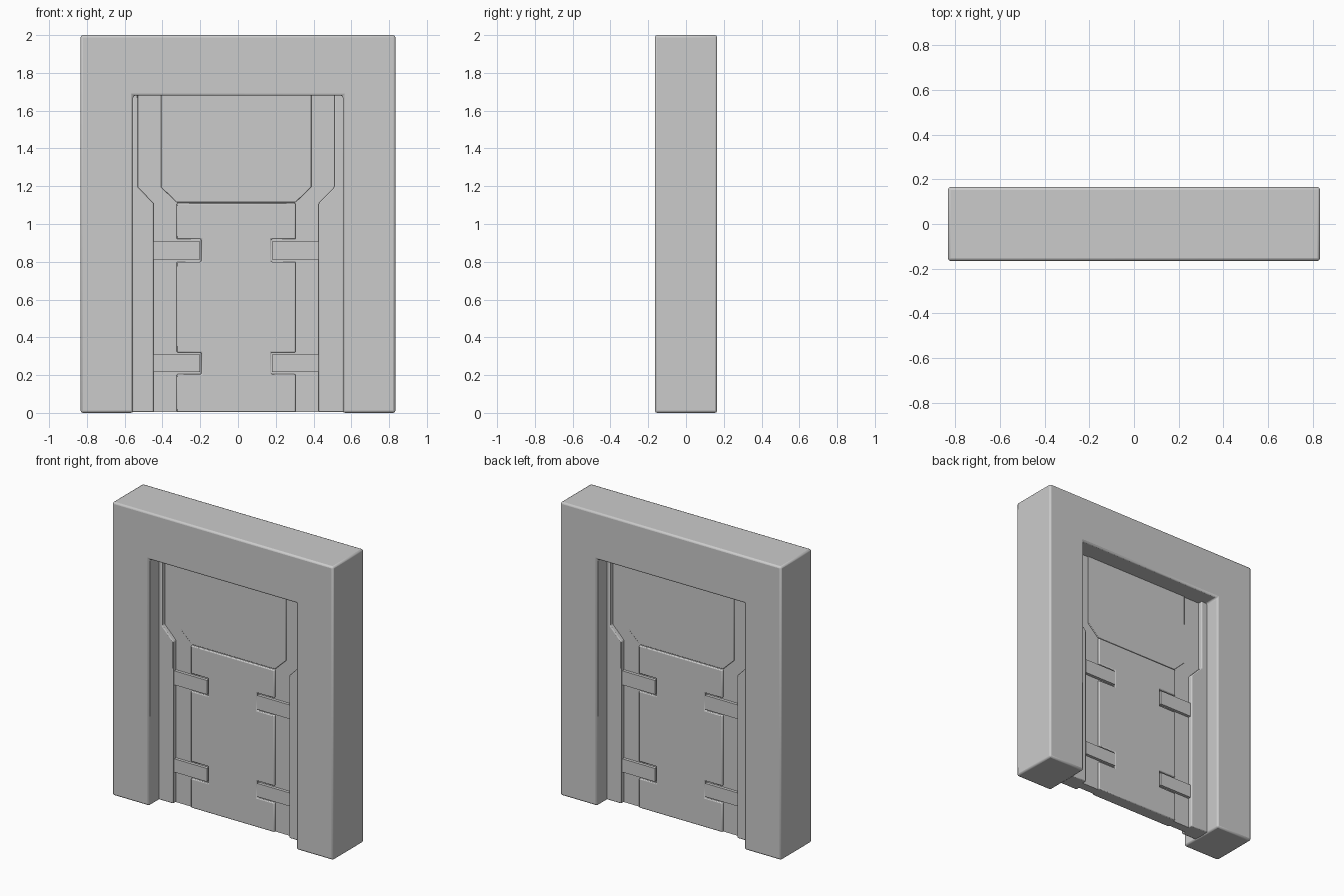
import bpy, bmesh

if "Cube" in bpy.data.objects:
    bpy.data.objects.remove(bpy.data.objects["Cube"])


def prism(name, outline, y0, y1, bevel=0.0):
    """Extrude an (x, z) outline from y0 to y1, with optional rounded edges."""
    bm = bmesh.new()
    face = bm.faces.new([bm.verts.new((x, y0, z)) for x, z in outline])
    new = bmesh.ops.extrude_face_region(bm, geom=[face])["geom"]
    verts = [v for v in new if isinstance(v, bmesh.types.BMVert)]
    bmesh.ops.translate(bm, verts=verts, vec=(0, y1 - y0, 0))
    bmesh.ops.recalc_face_normals(bm, faces=bm.faces)
    mesh = bpy.data.meshes.new(name)
    bm.to_mesh(mesh)
    bm.free()
    obj = bpy.data.objects.new(name, mesh)
    bpy.context.collection.objects.link(obj)
    if bevel:
        mod = obj.modifiers.new("edge_rounding", 'BEVEL')
        mod.width = bevel
        mod.segments = 2
    bpy.context.view_layer.objects.active = obj
    obj.select_set(True)
    bpy.ops.object.shade_smooth_by_angle()
    obj.select_set(False)
    return obj


def box(x0, x1, z0, z1):
    return [(x0, z0), (x1, z0), (x1, z1), (x0, z1)]


# Door surround: one heavy portal
HALF, OPEN, HEAD = 0.833, 0.555, 1.68
prism("door_surround", [(-HALF, 0), (-OPEN, 0), (-OPEN, HEAD), (OPEN, HEAD),
                        (OPEN, 0), (HALF, 0), (HALF, 2), (-HALF, 2)],
      -0.165, 0.165, 0.012)

# Door core, forming the recessed channel and window level
BASE, TOP, C = 0.005, 1.69, -0.01
prism("door_core", box(-0.56, 0.56, BASE, TOP), -0.03, 0.03)

# Lower panel outline, notched around the four straps
STRAPS = [(0.80, 0.92), (0.205, 0.32)]
right = [(0.315, BASE)]
for z0, z1 in reversed(STRAPS):
    right += [(0.315, z0), (0.185, z0), (0.185, z1), (0.315, z1)]
right.append((0.315, 1.11))
panel = [(C + x, z) for x, z in right] + [(C - x, z) for x, z in reversed(right)]

# Upper panel with clipped lower corners
upper = [(C - 0.315, 1.115), (C + 0.315, 1.115), (C + 0.398, 1.195),
         (C + 0.398, TOP), (C - 0.398, TOP), (C - 0.398, 1.195)]

# Both faces match after a half turn about z
for side, label in ((1, "front"), (-1, "back")):
    def place(name, pts, depth, bevel=0.0):
        prism(f"{label}_{name}", [(side * x, z) for x, z in pts],
              0, -side * depth, bevel)

    place("lower_panel", panel, 0.045, 0.006)
    place("upper_panel", upper, 0.036, 0.003)
    for s, hand in ((-1, "left"), (1, "right")):
        # Side rail: slim at the top, wider below the diagonal step
        rail = [(s * 0.56, BASE), (C + s * 0.437, BASE), (C + s * 0.437, 1.11),
                (C + s * 0.52, 1.195), (C + s * 0.52, TOP), (s * 0.56, TOP)]
        place(f"{hand}_rail", rail, 0.06, 0.006)
        # Straps bridging the channel into the panel notches
        for z0, z1 in STRAPS:
            xs = sorted((C + s * 0.19, C + s * 0.45))
            place(f"{hand}_strap", box(*xs, z0 + 0.012, z1 - 0.012), 0.05)
